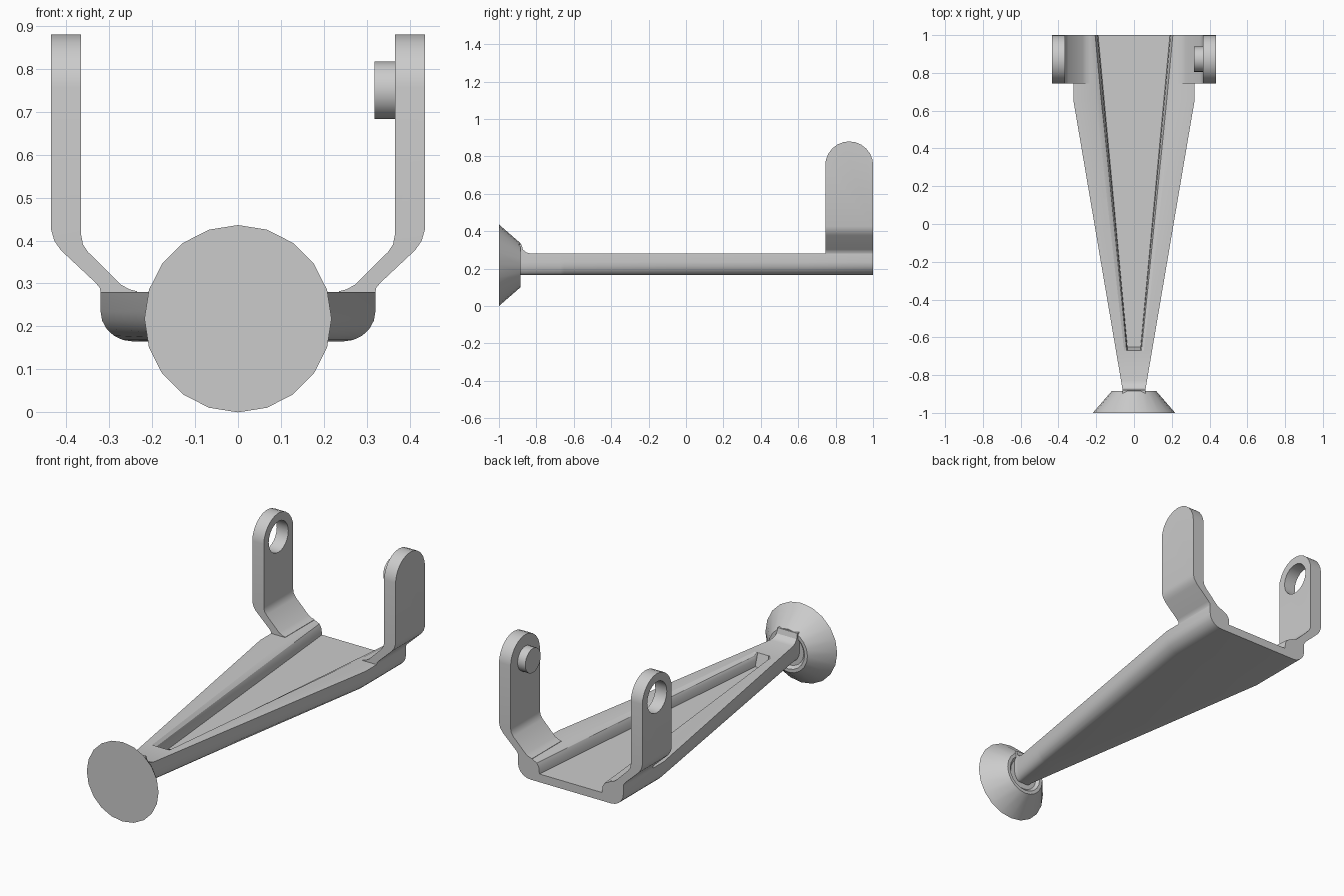
import bpy
import bmesh
import math
from mathutils import Matrix, Vector

default = bpy.data.objects.get("Cube")
if default:
    bpy.data.objects.remove(default, do_unlink=True)

grey = bpy.data.materials.new("plain grey")
grey.use_nodes = True
GREY = (0.6, 0.6, 0.6, 1)
grey.diffuse_color = GREY
grey.node_tree.nodes["Principled BSDF"].inputs["Base Color"].default_value = GREY


def make_object(name, bm):
    bmesh.ops.recalc_face_normals(bm, faces=bm.faces)
    mesh = bpy.data.meshes.new(name)
    bm.to_mesh(mesh)
    bm.free()
    mesh.materials.append(grey)
    obj = bpy.data.objects.new(name, mesh)
    bpy.context.collection.objects.link(obj)
    return obj


def loft(name, rings):
    """Skin equal rings of points and cap both ends."""
    bm = bmesh.new()
    loops = [[bm.verts.new(p) for p in ring] for ring in rings]
    n = len(loops[0])
    for a, b in zip(loops, loops[1:]):
        for i in range(n):
            j = (i + 1) % n
            bm.faces.new((a[i], a[j], b[j], b[i]))
    bm.faces.new(loops[0])
    bm.faces.new(loops[-1])
    return make_object(name, bm)


def circle(radius, place, count):
    steps = [2 * math.pi * i / count for i in range(count)]
    return [place(radius * math.sin(t), radius * math.cos(t)) for t in steps]


def apply_boolean(obj, cutter, operation):
    mod = obj.modifiers.new("cut", "BOOLEAN")
    mod.object = cutter
    mod.operation = operation
    mod.solver = "EXACT"
    bpy.context.view_layer.objects.active = obj
    bpy.ops.object.modifier_apply(modifier=mod.name)
    bpy.data.objects.remove(cutter, do_unlink=True)


# Tapered beam: rounded lower corners, open tray along the top
BOTTOM, TOP = 0.165, 0.28


def beam_section(y, top, depth):
    t = max(0, min(1, (y + 0.88) / 1.53))
    half = 0.06 + 0.26 * t
    corner = 0.035 + 0.04 * t
    floor = max(0.02, 0.035 + 0.155 * (y + 0.65) / 1.65)
    rim = 0.015 + 0.03 * t
    side = []
    for k in range(6):
        a = math.pi / 2 * k / 5
        side.append((half - corner * (1 - math.sin(a)),
                     BOTTOM + 0.07 * (1 - math.cos(a))))
    side += [(half, top), (floor + rim, top),
             (floor + rim * 0.35, top - depth * 0.2),
             (floor + rim * 0.08, top - depth * 0.5), (floor, top - depth)]
    ring = side + [(-x, z) for x, z in reversed(side)]
    return [(x, y, z) for x, z in ring]


stations = [(1, TOP, 0.07), (0.65, TOP, 0.07), (-0.65, TOP, 0.07),
            (-0.67, TOP, 0), (-0.83, TOP, 0), (-0.855, 0.287, 0),
            (-0.872, 0.302, 0), (-0.88, 0.33, 0), (-0.92, 0.33, 0)]
parts = [loft("beam", [beam_section(*s) for s in stations])]

# Flared foot disc with a shallow socket around the beam
DISC_Z = 0.218
disc_steps = [(0.218, -1), (0.118, -0.885), (0.1, -0.885), (0.085, -0.9)]
parts.append(loft("foot_disc", [
    circle(r, lambda u, v, y=y: (u, y, DISC_Z + v), 20) for r, y in disc_steps]))

# Cranked arms with rounded tops
Y0, Y1, PIVOT_Z = 0.745, 1.0, 0.75
MID = (Y0 + Y1) / 2
outer = [(0.435, 0.9), (0.435, 0.425), (0.428, 0.4), (0.413, 0.378),
         (0.332, 0.302), (0.322, 0.29), (0.318, 0.27), (0.318, 0.25)]
inner = [(0.235, 0.25), (0.235, 0.282), (0.252, 0.286), (0.272, 0.297),
         (0.349, 0.373), (0.361, 0.391), (0.365, 0.412), (0.365, 0.9)]


def make_arm(name, side):
    arm = loft(name, [[(side * x, y, z) for x, z in outer + inner]
                      for y in (Y0, Y1)])
    outline = [(Y0 - 0.001, 0.1), (Y1 + 0.001, 0.1)]
    for k in range(13):
        a = math.pi * k / 12
        outline.append((MID + 0.1285 * math.cos(a), PIVOT_Z + 0.13 * math.sin(a)))
    trim = loft("arm_trim", [[(x, y, z) for y, z in outline] for x in (-0.6, 0.6)])
    apply_boolean(arm, trim, "INTERSECT")
    return arm


left_arm = make_arm("left_arm", 1)
right_arm = make_arm("right_arm", -1)
parts += [left_arm, right_arm]


def rod(name, radius, x0, x1):
    return loft(name, [circle(radius, lambda u, v, x=x: (x, MID + u, PIVOT_Z + v), 24)
                       for x in (x0, x1)])


# Pivot hole in one arm, pivot peg on the other
apply_boolean(right_arm, rod("hole_cutter", 0.085, -0.6, -0.3), "DIFFERENCE")
parts.append(rod("pivot_peg", 0.067, 0.318, 0.37))

# Smooth shading with sharp edges kept
bpy.ops.object.select_all(action="DESELECT")
for obj in parts:
    obj.select_set(True)
bpy.context.view_layer.objects.active = parts[0]
bpy.ops.object.shade_smooth_by_angle(angle=math.radians(32))
